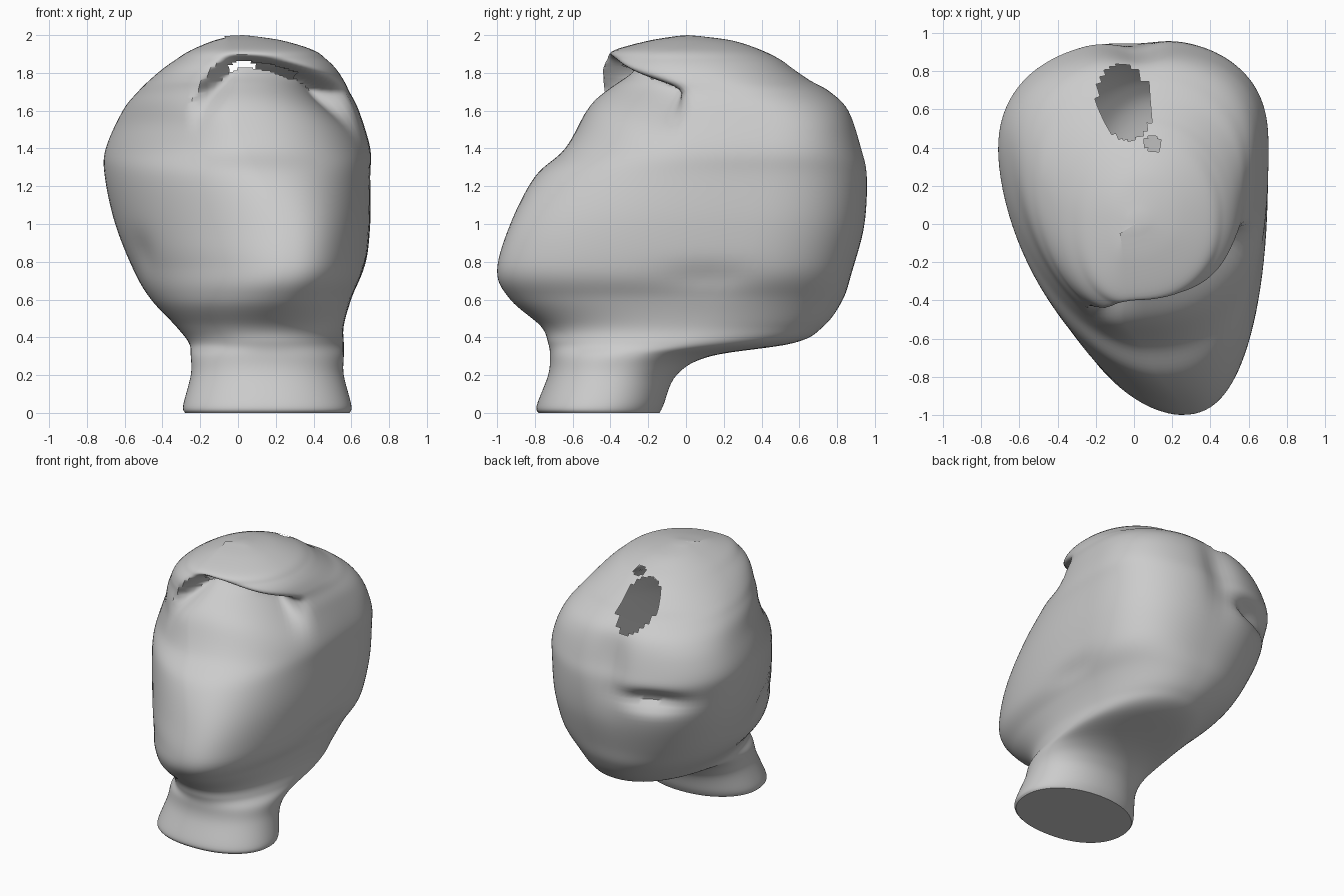
import bpy, bmesh, math
from mathutils import Vector

cube = bpy.data.objects.get("Cube")
if cube:
    bpy.data.objects.remove(cube, do_unlink=True)

grey = bpy.data.materials.new("plain grey")
grey.use_nodes = True
grey.diffuse_color = (0.6, 0.6, 0.6, 1)
grey.node_tree.nodes["Principled BSDF"].inputs["Base Color"].default_value = grey.diffuse_color

# Outline of the head at each height: z, x min, x max, y min, y max
outline = [
    (0, -.28, .59, -.78, -.14), (.04, -.29, .6, -.79, -.12),
    (.2, -.25, .56, -.73, -.05), (.3, -.25, .56, -.72, .13),
    (.37, -.26, .56, -.73, .57), (.46, -.33, .56, -.77, .73),
    (.6, -.46, .6, -.93, .83), (.75, -.55, .67, -1, .88),
    (1, -.65, .7, -.93, .95), (1.25, -.705, .7, -.8, .97),
    (1.4, -.7, .7, -.64, .94), (1.6, -.61, .64, -.53, .87),
    (1.7, -.53, .59, -.48, .77), (1.76, -.47, .56, -.47, .66),
    (1.82, -.4, .52, -.46, .57), (1.87, -.33, .47, -.43, .5),
    (1.92, -.25, .4, -.38, .4), (1.97, -.13, .24, -.2, .25),
    (1.995, -.03, .08, -.05, .07)]
STEPS, SEGMENTS = 7, 112


def ramp(v, a, b):
    t = max(0, min(1, (v - a) / (b - a)))
    return t * t * (3 - 2 * t)


def mix(a, b, t):
    return a + (b - a) * t


def smooth_rows(rows):
    """Fill in rows with a spline through the given ones."""
    out = []
    for i in range(len(rows) - 1):
        p, q, r, s = (Vector(rows[max(0, min(len(rows) - 1, i + k))]) for k in (-1, 0, 1, 2))
        for k in range(STEPS):
            t = k / STEPS
            out.append(q + (r - p) * (t / 2) + (p * 2 - q * 5 + r * 4 - s) * (t * t / 2)
                       + (q * 3 - p - r * 3 + s) * (t ** 3 / 2))
    return out + [Vector(rows[-1])]


def section_point(row, angle):
    """Rounded outline with a narrow face in front and a full back."""
    z, x0, x1, y0, y1 = row
    c, s = math.cos(angle), math.sin(angle)
    skull = ramp(z, .3, .8)
    crown = ramp(z, 1.5, 1.9)
    middle = (x0 + x1) / 2
    front_x = mix(mix(middle, .25, skull), middle - .1, ramp(z, .9, 1.8))
    side_y = mix(mix(y0, y1, .5), mix(y0, y1, .66), skull * (1 - crown))
    if s < 0:
        power = mix(2.2, 2.5 if c > 0 else 1.75, skull * (1 - crown))
    else:
        power = mix(2.1, 2.6 if c > 0 else 2.2, skull * (1 - crown))
    cx = front_x if s < 0 else middle
    x = cx + math.copysign(abs(c) ** (2 / power), c) * ((x1 - cx) if c > 0 else (cx - x0))
    y = side_y + math.copysign(abs(s) ** (2 / power), s) * ((y1 - side_y) if s > 0 else (side_y - y0))
    return Vector((x, y, z))


def hairline(x):
    return 1.84 - (4 if x < 0 else .5) * x * x


def crease_fade(p):
    return ramp(p.x, -.27, -.06) * (1 - ramp(p.y, -.2, .02))


def sculpt(p):
    """Press in the hairline crease and the hollows of the back."""
    offset = p.z - hairline(p.x)
    width = .035 if offset > 0 else .12
    depth = .2 * math.exp(-(offset / width) ** 2) * crease_fade(p)
    inward = Vector((.1 - p.x, .3 - p.y, 0)).normalized()
    dent = 0
    for place, size, amount in (((-.35, .9, 1.2), (.2, .3, .07), .1),
                                ((0, .97, 1.4), (.13, .3, .3), .05),
                                ((.6, .1, .72), (.3, .22, .07), .025),
                                ((-.55, -.2, .85), (.3, .15, .1), .02)):
        d = sum(((a - b) / w) ** 2 for a, b, w in zip(p, place, size))
        dent += amount * math.exp(-d)
    return p + inward * (depth + dent)


def in_oval(p, x, y, rx, ry):
    return p.z > 1.5 and ((p.x - x + .12 * (p.y - y)) / rx) ** 2 + ((p.y - y) / ry) ** 2 < 1


# Head, hair and neck as one lofted skin
bm = bmesh.new()
rings, rest = [], {}
for row in smooth_rows(outline):
    ring = []
    for i in range(SEGMENTS):
        p = section_point(row, math.tau * i / SEGMENTS)
        v = bm.verts.new(sculpt(p))
        rest[v] = p
        ring.append(v)
    rings.append(ring)
for low, high in zip(rings, rings[1:]):
    for i in range(SEGMENTS):
        j = (i + 1) % SEGMENTS
        bm.faces.new((low[i], low[j], high[j], high[i]))
bm.faces.new(list(reversed(rings[0])))
tip = bm.verts.new((.025, .01, 2))
for i in range(SEGMENTS):
    bm.faces.new((rings[-1][i], rings[-1][(i + 1) % SEGMENTS], tip))

# Openings in the crown and under the hairline
openings = []
for f in bm.faces:
    c = f.calc_center_median()
    if in_oval(c, -.05, .64, .14, .2) or in_oval(c, .1, .42, .045, .045):
        openings.append(f)
    elif all(v in rest for v in f.verts):
        p = sum((rest[v] for v in f.verts), Vector()) / len(f.verts)
        if -.09 < p.x < .36 and p.y < 0 and abs(p.z - hairline(p.x) - .005) < .018:
            openings.append(f)
bmesh.ops.delete(bm, geom=openings, context='FACES')

mesh = bpy.data.meshes.new("head")
bm.to_mesh(mesh)
bm.free()
mesh.materials.append(grey)
head = bpy.data.objects.new("head", mesh)
bpy.context.collection.objects.link(head)
bpy.context.view_layer.objects.active = head
head.select_set(True)
bpy.ops.object.shade_smooth_by_angle(angle=math.radians(45))
